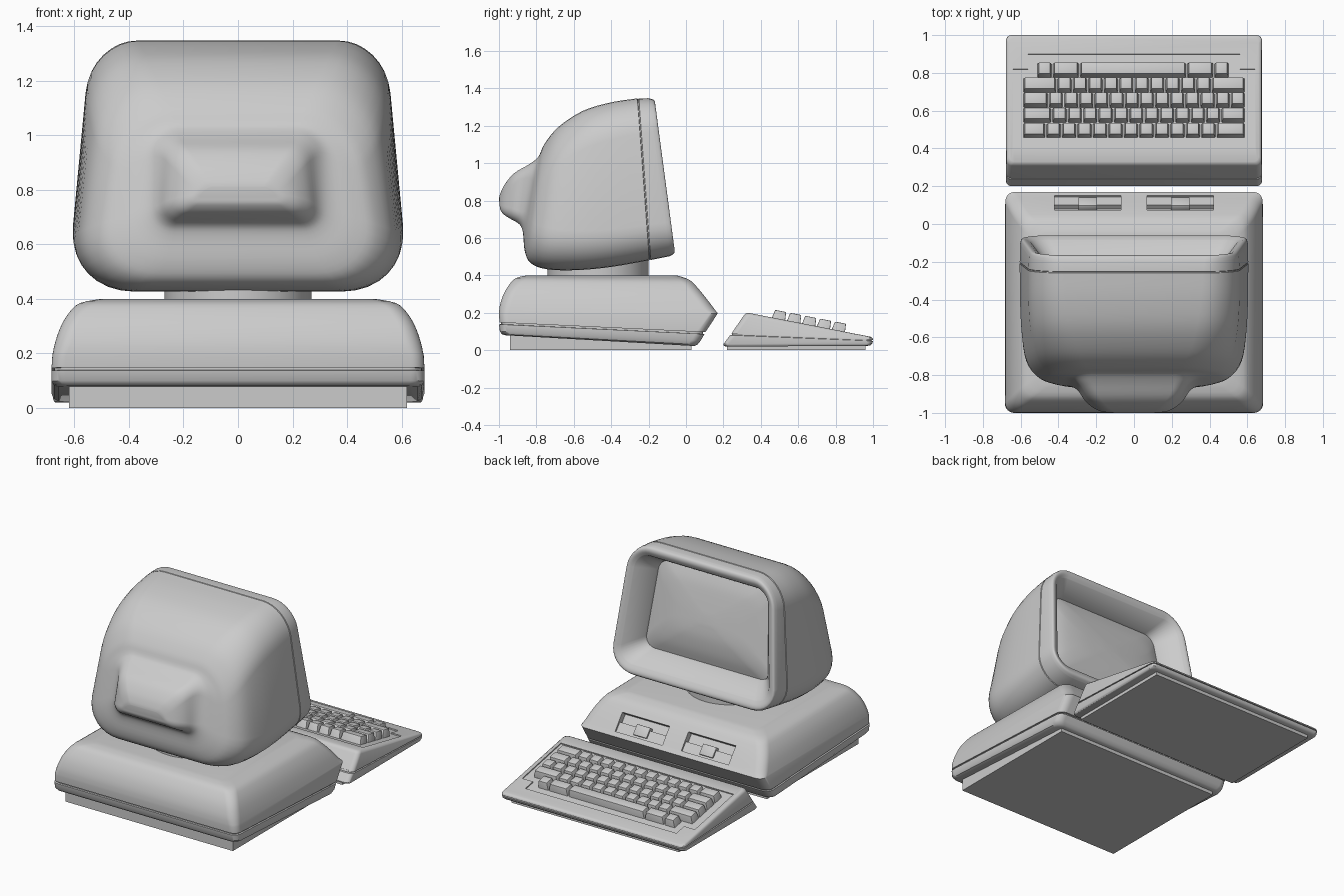
import bpy, bmesh, math
from mathutils import Matrix, Vector

if "Cube" in bpy.data.objects:
    bpy.data.objects.remove(bpy.data.objects["Cube"])


def ring(yA, zA, yB, zB, wA, wB, r, n=8):
    """Rounded trapezoid spanning from line A to line B in the YZ plane."""
    L, w = math.hypot(yB - yA, zB - zA), (wA + wB) / 2
    r = min(r, w * .98, L * .49)
    pts = []
    for k, (sx, sv) in enumerate(((1, 1), (-1, 1), (-1, -1), (1, -1))):
        for i in range(n + 1):
            a = math.pi / 2 * (k + i / n)
            x = sx * (w - r) + r * math.cos(a)
            t = (L / 2 + sv * (L / 2 - r) + r * math.sin(a)) / L
            pts.append((x * (wA + (wB - wA) * t) / w, yA + (yB - yA) * t, zA + (zB - zA) * t))
    return pts


def densify(rows, n=4):
    """Catmull-Rom interpolation of ring parameters."""
    out = []
    for i in range(len(rows) - 1):
        p1, p2 = rows[i], rows[i + 1]
        p0, p3 = rows[max(i - 1, 0)], rows[min(i + 2, len(rows) - 1)]
        for k in range(n):
            t = k / n
            out.append(tuple(.5 * (2 * b + (c - a) * t + (2 * a - 5 * b + 4 * c - d) * t * t
                                   + (3 * b - a - 3 * c + d) * t ** 3)
                             for a, b, c, d in zip(p0, p1, p2, p3)))
    return out + [rows[-1]]


def finish(name, bm, angle=35):
    bmesh.ops.recalc_face_normals(bm, faces=bm.faces)
    me = bpy.data.meshes.new(name)
    bm.to_mesh(me)
    bm.free()
    ob = bpy.data.objects.new(name, me)
    bpy.context.collection.objects.link(ob)
    smooth(ob, angle)
    return ob


def activate(ob):
    bpy.ops.object.select_all(action='DESELECT')
    ob.select_set(True)
    bpy.context.view_layer.objects.active = ob


def smooth(ob, angle=35):
    activate(ob)
    bpy.ops.object.shade_smooth_by_angle(angle=math.radians(angle))


def loft(name, rows, cap_start=True, cap_end=True, angle=35):
    bm = bmesh.new()
    loops = [[bm.verts.new(p) for p in ring(*row)] for row in rows]
    for a, b in zip(loops, loops[1:]):
        for i in range(len(a)):
            j = (i + 1) % len(a)
            bm.faces.new((a[i], a[j], b[j], b[i]))
    if cap_start:
        bm.faces.new(loops[0])
    if cap_end:
        bm.faces.new(loops[-1])
    return finish(name, bm, angle)


def box(name, loc, size, tilt=0, bevel=0):
    bm = bmesh.new()
    bmesh.ops.create_cube(bm, size=1, matrix=Matrix.Diagonal((*size, 1)))
    if bevel:
        bmesh.ops.bevel(bm, geom=bm.edges[:], offset=bevel, segments=2, affect='EDGES', profile=.5)
    ob = finish(name, bm)
    ob.location, ob.rotation_euler.x = loc, tilt
    return ob


def cut(target, cutter):
    cutter.hide_render = True
    m = target.modifiers.new("cut", 'BOOLEAN')
    m.operation, m.solver, m.object = 'DIFFERENCE', 'EXACT', cutter
    activate(target)
    bpy.ops.object.modifier_move_to_index(modifier=m.name, index=0)
    bpy.ops.object.modifier_apply(modifier=m.name)
    bpy.data.objects.remove(cutter)


# Computer case: upper shell, seam and lower tray
case = loft("case_upper", [(-.997, .148, .104, .096, .684, .684, .05)] + densify([
    (-1, .19, .170, .197, .681, .681, .05), (-.995, .24, .15, .222, .671, .671, .06),
    (-.975, .30, .11, .275, .65, .65, .06), (-.945, .35, .065, .33, .62, .62, .06),
    (-.91, .385, .02, .375, .58, .58, .06), (-.85, .4, -.05, .4, .50, .50, .06)], 3))
loft("case_lower", [(-.988, .15, .09, .098, .674, .674, .05), (-.988, .139, .09, .087, .674, .674, .05),
                    (-1, .138, .099, .086, .684, .684, .05), (-.995, .10, .078, .05, .684, .684, .05),
                    (-.985, .086, .062, .03, .675, .675, .05), (-.97, .08, .045, .022, .66, .66, .05)])
box("case_foot", (0, -.455, .05), (1.24, .97, .10))

# Disk drives recessed in the sloping front
tilt = -math.atan2(.772, .635)
frame = Matrix.Translation((0, .112, .272)) @ Matrix.Rotation(tilt, 4, 'X')
for side in (-1, 1):
    cx = side * .245
    cut(case, box("slot_cutter", frame @ Vector((cx, 0, 0)), (.35, .125, .08), tilt))
    box("drive_face", frame @ Vector((cx, .03, -.028)), (.35, .065, .03), tilt)
    box("drive_latch", frame @ Vector((cx, .015, -.02)), (.10, .07, .035), tilt, .004)
smooth(case)

# Swivel neck
bm = bmesh.new()
bmesh.ops.create_cone(bm, cap_ends=True, segments=64, radius1=.27, radius2=.27, depth=.12,
                      matrix=Matrix.Translation((0, -.47, .44)))
finish("swivel_neck", bm)

# Monitor housing: funnel, rim, seam, body flowing into the rear tube bulge
funnel = [(-.235, .645, -.315, 1.21, .462, .403, .07), (-.205, .64, -.288, 1.215, .466, .407, .07)]
rim = densify([(-.085, .575, -.178, 1.28, .555, .487, .10), (-.064, .545, -.165, 1.312, .59, .512, .13),
               (-.062, .520, -.172, 1.337, .611, .530, .16), (-.085, .503, -.20, 1.347, .620, .538, .18)])
seam = [(-.188, .482, -.252, 1.346, .623, .541, .19), (-.190, .486, -.254, 1.342, .619, .537, .19),
        (-.194, .486, -.258, 1.342, .619, .537, .19)]
body = densify([(-.196, .481, -.260, 1.346, .623, .541, .19), (-.40, .445, -.40, 1.325, .622, .54, .2),
                (-.58, .428, -.55, 1.28, .617, .525, .21), (-.74, .432, -.68, 1.195, .60, .49, .22),
                (-.83, .465, -.755, 1.105, .54, .435, .21), (-.862, .53, -.783, 1.045, .45, .385, .17),
                (-.872, .63, -.803, 1.02, .35, .325, .11), (-.890, .672, -.845, .99, .302, .282, .07),
                (-.935, .700, -.92, .945, .27, .235, .06), (-.97, .722, -.97, .885, .235, .18, .05),
                (-.992, .748, -.994, .835, .19, .135, .035), (-.996, .77, -1, .81, .15, .11, .02)])
loft("monitor_housing", funnel + rim + seam + body, cap_start=False, angle=50)

# Domed screen glass
loft("screen", densify([
    (-.228, .638, -.308, 1.216, .47, .41, .07), (-.210, .72, -.276, 1.145, .385, .34, .09),
    (-.204, .82, -.250, 1.06, .25, .22, .09), (-.213, .91, -.226, .97, .06, .05, .03)]), cap_start=False)

# Keyboard shell, lower and upper halves
loft("keyboard_lower", [(.21, .02, .965, .022, .67, .67, .03), (.2, .025, .985, .026, .675, .675, .03),
                        (.2, .032, .996, .035, .678, .678, .03), (.236, .08, 1, .049, .678, .678, .03),
                        (.246, .082, .992, .051, .67, .67, .03), (.246, .095, .992, .06, .67, .67, .03)])
shell = loft("keyboard_upper", [(.242, .088, 1, .055, .678, .678, .03), (.308, .184, .999, .062, .676, .676, .03),
                                (.316, .194, .994, .068, .671, .671, .03), (.33, .2, .985, .072, .66, .66, .03)])
box("keyboard_foot", (0, .59, .02), (1.24, .74, .04))

# Shallow key well
slope = -math.atan2(.128, .655)
deck = Matrix.Translation((0, .33, .2)) @ Matrix.Rotation(slope, 4, 'X')
k = 1 / math.cos(slope)
for w, y0, y1, depth in ((1.28, .41, .82, .007), (1.12, .42, .90, .0073)):
    cut(shell, box("well_cutter", deck @ Vector((0, ((y0 + y1) / 2 - .33) * k, .02 - depth)),
                   (w, (y1 - y0) * k, .04), slope))
smooth(shell)

# Keycaps: rows of (centre y, start x, end x, key widths)
rows = [(.494, -.59, .59, [1.5] + [1] * 11 + [1.9]),
        (.575, -.59, .59, [1.9] + [1] * 11 + [1.6]),
        (.655, -.59, .59, [1.7] + [1] * 12 + [1]),
        (.734, -.59, .59, [2.2] + [1] * 10 + [2.2]),
        (.814, -.515, .505, [1, 1.75, 6.9, 1.75, 1])]
bm = bmesh.new()
for y, x0, x1, widths in rows:
    unit, x = (x1 - x0) / sum(widths), x0
    for w in widths:
        hw, hd, cx, cy = w * unit / 2 - .003, .038, x + w * unit / 2, (y - .33) * k
        geo = bmesh.ops.create_cube(bm, size=2, matrix=Matrix.Translation((cx, cy, .014))
                                    @ Matrix.Diagonal((hw, hd, .029, 1)))
        for v in geo['verts']:
            if v.co.z > .014:      # taper the top
                v.co.x -= math.copysign(.008, v.co.x - cx)
                v.co.y -= math.copysign(.008, v.co.y - cy) - .004
        x += w * unit
bmesh.ops.bevel(bm, geom=[e for e in bm.edges if max(v.co.z for v in e.verts) > .014],
                offset=.004, segments=2, affect='EDGES', profile=.5)
finish("keycaps", bm).matrix_world = deck
